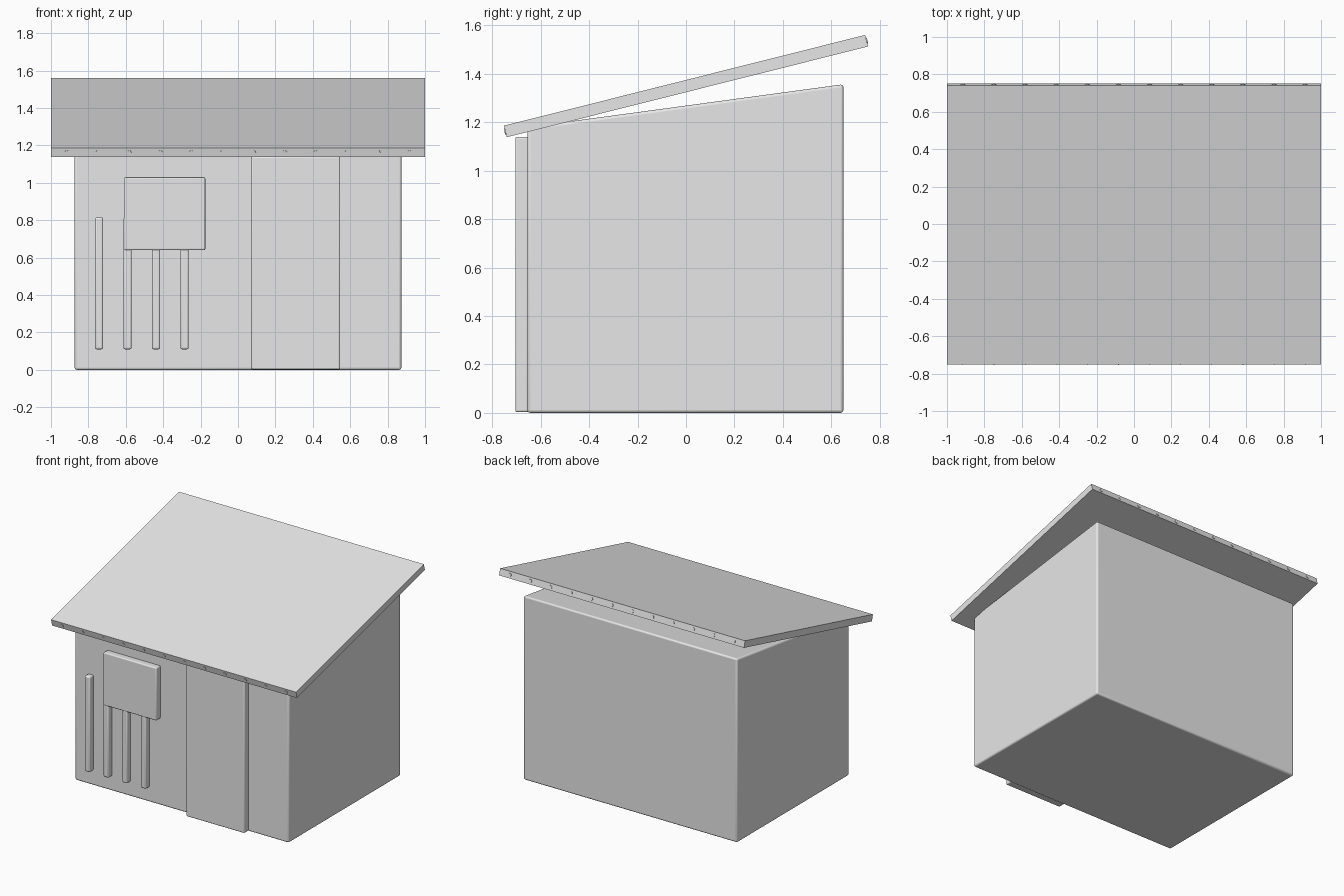
import bpy, bmesh, math
from mathutils import Matrix, Vector

if "Cube" in bpy.data.objects:
    bpy.data.objects.remove(bpy.data.objects["Cube"])

grey = bpy.data.materials.new("plain grey")
grey.diffuse_color = (0.8, 0.8, 0.8, 1)
grey.use_nodes = True
grey.node_tree.nodes["Principled BSDF"].inputs["Base Color"].default_value = grey.diffuse_color


def finish(name, bm, bevel=0.0):
    mesh = bpy.data.meshes.new(name)
    bmesh.ops.recalc_face_normals(bm, faces=bm.faces)
    bm.to_mesh(mesh)
    bm.free()
    mesh.materials.append(grey)
    obj = bpy.data.objects.new(name, mesh)
    bpy.context.collection.objects.link(obj)
    if bevel:
        mod = obj.modifiers.new("soft edges", "BEVEL")
        mod.width = bevel
        mod.segments = 3
        bpy.context.view_layer.objects.active = obj
        obj.select_set(True)
        bpy.ops.object.shade_smooth_by_angle(angle=math.radians(40))
        obj.select_set(False)
    return obj


def box(name, lo, hi, bevel=0.0):
    lo, hi = Vector(lo), Vector(hi)
    bm = bmesh.new()
    bmesh.ops.create_cube(bm, size=1)
    bmesh.ops.scale(bm, vec=hi - lo, verts=bm.verts)
    bmesh.ops.translate(bm, vec=(lo + hi) / 2, verts=bm.verts)
    return finish(name, bm, bevel)


# Shed body: side profile pushed across the width
bm = bmesh.new()
profile = [(-0.655, 0), (0.65, 0), (0.65, 1.357), (-0.655, 1.18)]
side = bm.faces.new([bm.verts.new((-0.873, y, z)) for y, z in profile])
ext = bmesh.ops.extrude_face_region(bm, geom=[side])
bmesh.ops.translate(bm, vec=(1.746, 0, 0),
                    verts=[v for v in ext["geom"] if isinstance(v, bmesh.types.BMVert)])
finish("shed_body", bm, 0.012)

# Door
box("door", (0.07, -0.705, 0.003), (0.546, -0.65, 1.14), 0.008)

# Wall board and the upright slats beside and below it
box("wall_board", (-0.61, -0.702, 0.64), (-0.175, -0.65, 1.03), 0.008)
for i in range(4):
    x = -0.743 + i * 0.1525
    box(f"slat_{i + 1}", (x - 0.022, -0.699, 0.11), (x + 0.022, -0.65, 0.815), 0.01)

# Sloping roof slab
tilt = Matrix.Translation((0, 0, 1.3495)) @ Matrix.Rotation(math.radians(14.1), 4, "X")
bm = bmesh.new()
bmesh.ops.create_cube(bm, size=1)
bmesh.ops.scale(bm, vec=(2, 1.538, 0.049), verts=bm.verts)
bmesh.ops.transform(bm, matrix=tilt, verts=bm.verts)
finish("roof", bm)

# Rods running through the roof, their ends just showing at both eaves
bm = bmesh.new()
for i in range(12):
    place = tilt @ Matrix.Translation((-0.915 + i * 0.1664, 0, 0)) @ Matrix.Rotation(math.pi / 2, 4, "X")
    bmesh.ops.create_cone(bm, cap_ends=True, segments=12, radius1=0.012, radius2=0.012,
                          depth=1.546, matrix=place)
finish("roof_rods", bm)
